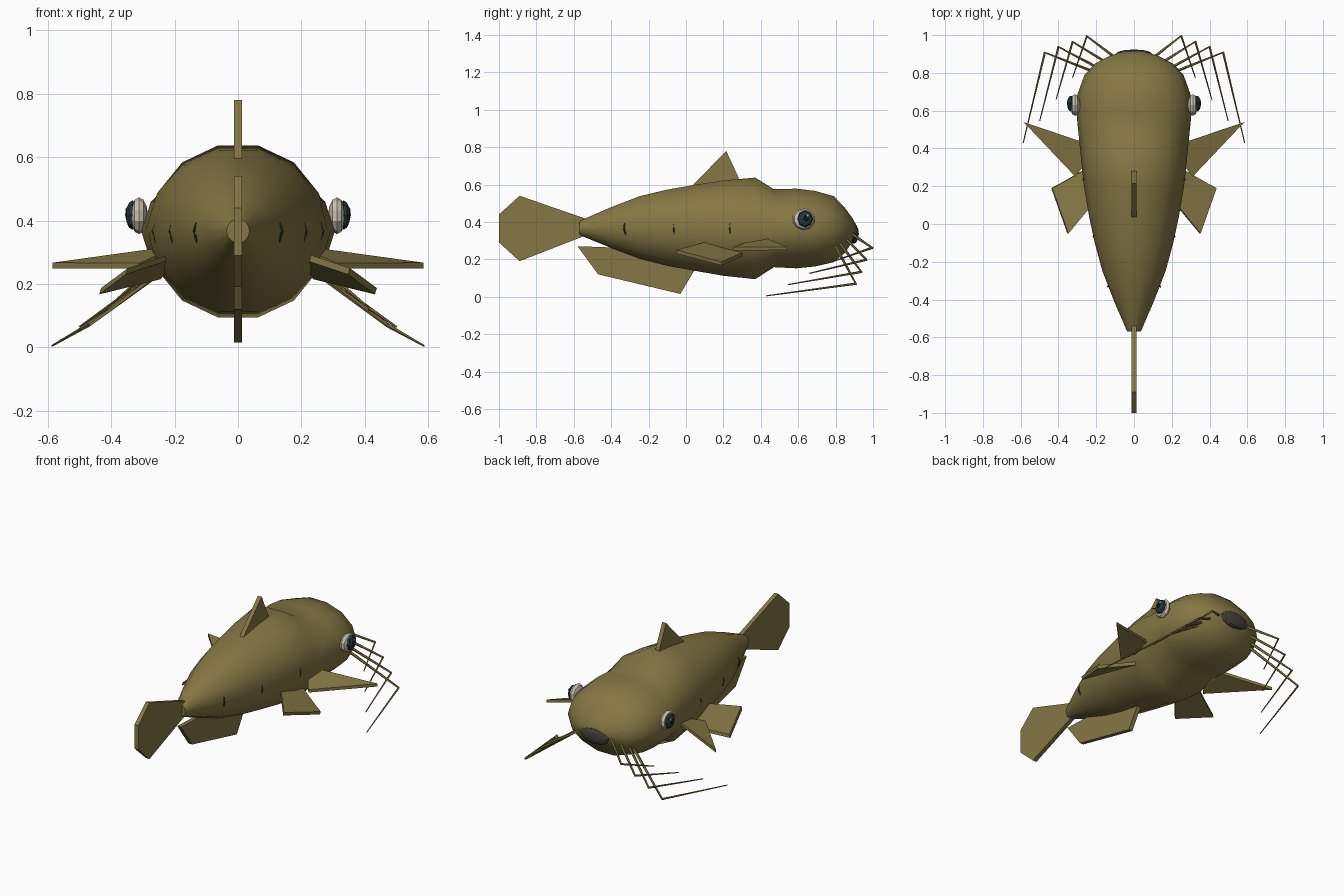
import bpy, bmesh, math
from mathutils import Vector

if "Cube" in bpy.data.objects:
    bpy.data.objects.remove(bpy.data.objects["Cube"])


def material(name, rgb):
    m = bpy.data.materials.new(name)
    m.diffuse_color = (*rgb, 1)
    m.use_nodes = True
    m.node_tree.nodes["Principled BSDF"].inputs["Base Color"].default_value = m.diffuse_color
    return m


OLIVE = material("olive skin", (0.235, 0.185, 0.058))
DARK = material("dark mouth", (0.055, 0.05, 0.04))
GROOVE = material("dark olive groove", (0.035, 0.027, 0.01))
WHITE = material("eye white", (0.62, 0.56, 0.46))
IRIS = material("deep teal iris", (0.018, 0.045, 0.055))
PUPIL = material("black pupil", (0.006, 0.008, 0.01))
GLINT = material("eye glint", (0.8, 0.8, 0.8))


def finish(bm, name, mat, smooth=None):
    bmesh.ops.recalc_face_normals(bm, faces=bm.faces[:])
    me = bpy.data.meshes.new(name)
    bm.to_mesh(me)
    bm.free()
    me.materials.append(mat)
    ob = bpy.data.objects.new(name, me)
    bpy.context.collection.objects.link(ob)
    if smooth:
        bpy.ops.object.select_all(action='DESELECT')
        bpy.context.view_layer.objects.active = ob
        ob.select_set(True)
        bpy.ops.object.shade_smooth_by_angle(angle=math.radians(smooth))
    return ob


def loft(name, rings, mat, smooth=None):
    """Skin a list of equal-length point rings and cap both ends."""
    bm = bmesh.new()
    vs = [[bm.verts.new(p) for p in r] for r in rings]
    n = len(rings[0])
    for a, b in zip(vs, vs[1:]):
        for i in range(n):
            bm.faces.new((a[i], a[(i + 1) % n], b[(i + 1) % n], b[i]))
    bm.faces.new(vs[0])
    bm.faces.new(vs[-1])
    return finish(bm, name, mat, smooth)


def plate(name, pts, offset, mat=OLIVE):
    """Flat slab: outline extruded evenly to both sides along offset."""
    o = Vector(offset) / 2
    return loft(name, [[Vector(p) - o for p in pts], [Vector(p) + o for p in pts]], mat)


def ellipsoid(name, loc, size, mat, seg=10, rings=6, axis='X', smooth=None):
    bm = bmesh.new()
    bmesh.ops.create_uvsphere(bm, u_segments=seg, v_segments=rings, radius=1)
    for v in bm.verts:
        x, y, z = v.co
        p = (z, x, y) if axis == 'X' else (x, z, y)
        v.co = [p[i] * size[i] + loc[i] for i in range(3)]
    return finish(bm, name, mat, smooth)


def rod(name, pts, radii, mat, n=5):
    """Tapered tube through a few points."""
    rings = []
    for i, p in enumerate(pts):
        d = (pts[min(i + 1, len(pts) - 1)] - pts[max(i - 1, 0)]).normalized()
        u = d.cross(Vector((0, 0, 1)))
        u = (u if u.length > 0.01 else Vector((1, 0, 0))).normalized()
        w = d.cross(u)
        rings.append([p + radii[i] * (math.cos(a) * u + math.sin(a) * w)
                      for a in (k * math.tau / n for k in range(n))])
    return loft(name, rings, mat)


# Body and head: y, half width, top z, bottom z
BODY = [(-0.57, 0.036, 0.405, 0.33), (-0.41, 0.105, 0.475, 0.265),
        (-0.25, 0.167, 0.537, 0.205), (-0.10, 0.208, 0.573, 0.165),
        (0.04, 0.238, 0.597, 0.14), (0.20, 0.265, 0.622, 0.112),
        (0.37, 0.283, 0.637, 0.094), (0.47, 0.293, 0.575, 0.158),
        (0.59, 0.305, 0.578, 0.152), (0.69, 0.298, 0.566, 0.162),
        (0.79, 0.262, 0.538, 0.185), (0.85, 0.205, 0.475, 0.235),
        (0.89, 0.13, 0.42, 0.295), (0.91, 0.065, 0.385, 0.33)]
SIDES = 14
loft("body", [[((w * math.cos(a)), y,
                (t + b) / 2 + (t - b) / 2 / 0.975 * math.sin(a))
               for a in (k * math.tau / SIDES for k in range(SIDES))]
              for y, w, t, b in BODY], OLIVE, 50)

# Upright fins on the centre line
THICK = (0.026, 0, 0)
for name, outline in {
    "tail_fin": [(-0.53, 0.415), (-0.89, 0.54), (-1, 0.44), (-1, 0.29), (-0.89, 0.19), (-0.53, 0.33)],
    "dorsal_fin": [(0.02, 0.58), (0.215, 0.78), (0.28, 0.64), (0.29, 0.57)],
    "anal_fin": [(-0.58, 0.27), (-0.47, 0.12), (-0.03, 0.015), (0.05, 0.15), (0.0, 0.22), (-0.3, 0.26)],
}.items():
    plate(name, [(0, y, z) for y, z in outline], THICK)

# Mouth
ellipsoid("mouth", (0, 0.898, 0.337), (0.1, 0.026, 0.054), DARK, 12, 6, 'Y')

for s, side in ((1, "right"), (-1, "left")):
    # Paired fins
    plate("pectoral_fin_" + side,
          [(s * x, y, z) for x, y, z in ((0.2, 0.4, 0.307), (0.26, 0.43, 0.303),
                                         (0.585, 0.54, 0.258), (0.31, 0.25, 0.257),
                                         (0.22, 0.37, 0.297))], (0, 0, 0.018))
    plate("pelvic_fin_" + side,
          [(s * x, y, z) for x, y, z in ((0.2, 0.13, 0.29), (0.24, 0.30, 0.225),
                                         (0.37, 0.225, 0.193), (0.435, 0.19, 0.177),
                                         (0.35, -0.05, 0.24))], (0.006, 0, 0.02))
    # Eye
    ellipsoid("eye_white_" + side, (s * 0.312, 0.63, 0.415), (0.028, 0.06, 0.058), WHITE, 10, 6, smooth=30)
    ellipsoid("iris_" + side, (s * 0.333, 0.637, 0.417), (0.021, 0.042, 0.046), IRIS, 8, 6)
    ellipsoid("pupil_" + side, (s * 0.346, 0.64, 0.418), (0.010, 0.02, 0.022), PUPIL, 8, 4)
    ellipsoid("glint_" + side, (s * 0.35, 0.651, 0.434), (0.005, 0.008, 0.008), GLINT, 6, 4)
    # Whiskers, bent once at the elbow
    for i, (base, elbow) in enumerate((((0.10, 0.88, 0.34), (0.25, 0.995, 0.262)),
                                       ((0.14, 0.85, 0.315), (0.325, 0.965, 0.198)),
                                       ((0.18, 0.82, 0.29), (0.40, 0.938, 0.133)),
                                       ((0.20, 0.80, 0.27), (0.472, 0.908, 0.07)))):
        tip = (0.325 + 0.087 * i, 0.775 - 0.115 * i, 0.185 - 0.06 * i)
        pts = [Vector((s * x, y, z)) for x, y, z in (base, elbow, tip)]
        rod(f"whisker_{i + 1}_{side}", pts, (0.009, 0.007, 0.003), OLIVE)
    # Curved flank grooves following the body surface
    for i, (y, z, half, x) in enumerate(((-0.325, 0.365, 0.037, 0.141),
                                         (-0.06, 0.365, 0.054, 0.217),
                                         (0.24, 0.365, 0.064, 0.27))):
        pts = []
        for k in range(-3, 4):
            t = k / 3
            yy = y + 0.012 * t * t - 0.006
            pts.append(Vector((s * (x + 0.25 * (yy - y) - 0.024 * abs(t) * half / 0.06),
                               yy, z + half * t)))
        rod(f"flank_groove_{i + 1}_{side}", pts, [0.002] + [0.005] * 5 + [0.002], GROOVE)
